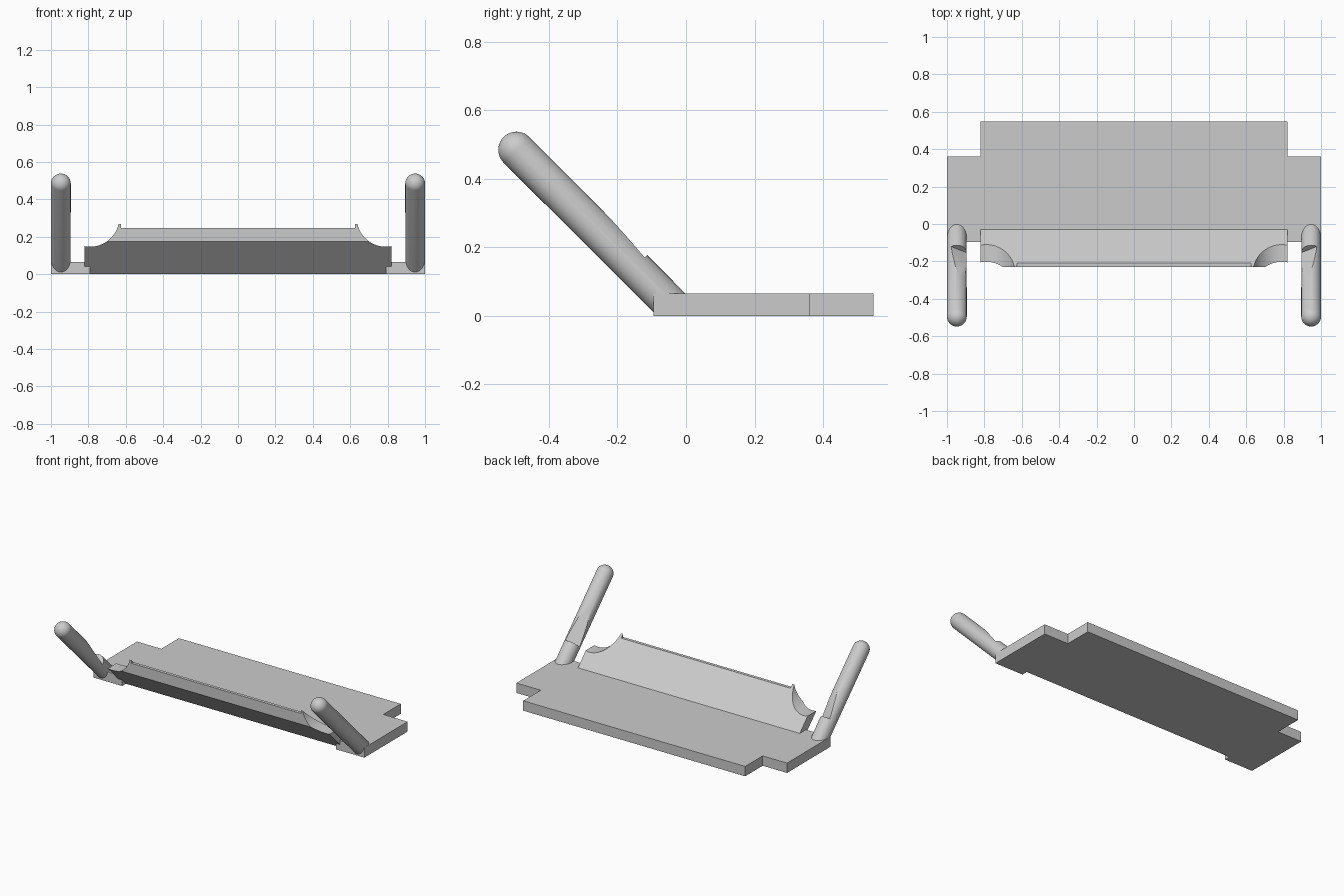
import bpy, bmesh, math
from mathutils import Matrix, Vector

cube = bpy.data.objects.get("Cube")
if cube:
    bpy.data.objects.remove(cube, do_unlink=True)

grey = bpy.data.materials.new("plain_grey")
grey.use_nodes = True
grey.diffuse_color = (0.6, 0.6, 0.6, 1)
grey.node_tree.nodes["Principled BSDF"].inputs["Base Color"].default_value = (0.6, 0.6, 0.6, 1)


def finish(name, bm):
    bmesh.ops.recalc_face_normals(bm, faces=bm.faces)
    mesh = bpy.data.meshes.new(name)
    bm.to_mesh(mesh)
    bm.free()
    mesh.materials.append(grey)
    obj = bpy.data.objects.new(name, mesh)
    bpy.context.collection.objects.link(obj)
    return obj


def prism(name, points, direction):
    """Extrude a flat outline along a direction."""
    bm = bmesh.new()
    face = bm.faces.new([bm.verts.new(p) for p in points])
    new = bmesh.ops.extrude_face_region(bm, geom=[face])["geom"]
    verts = [v for v in new if isinstance(v, bmesh.types.BMVert)]
    bmesh.ops.translate(bm, verts=verts, vec=direction)
    return finish(name, bm)


def select_only(obj):
    bpy.ops.object.select_all(action='DESELECT')
    obj.select_set(True)
    bpy.context.view_layer.objects.active = obj


def cut(obj, cutter):
    cutter.hide_render = True
    mod = obj.modifiers.new("cut", 'BOOLEAN')
    mod.operation = 'DIFFERENCE'
    mod.solver = 'EXACT'
    mod.object = cutter
    select_only(obj)
    bpy.ops.object.modifier_apply(modifier=mod.name)
    bpy.data.objects.remove(cutter, do_unlink=True)


def smooth(obj):
    select_only(obj)
    bpy.ops.object.shade_smooth_by_angle(angle=math.radians(30))


# Base plate with stepped back corners and a shallow front recess
half = [(0.79, -0.055), (0.79, -0.095), (1, -0.095), (1, 0.362), (0.82, 0.362), (0.82, 0.547)]
outline = half + [(-x, y) for x, y in reversed(half)]
prism("base_plate", [(x, y, 0) for x, y in outline], (0, 0, 0.066))

# Front flap leaning forward, cut off vertically at its tip
profile = [(-0.03, 0), (-0.055, 0), (-0.23, 0.175), (-0.23, 0.268), (-0.03, 0.066)]
flap = prism("front_flap", [(-0.82, y, z) for y, z in profile], (1.64, 0, 0))

# Trim the sharp tip between the corner spikes
trim = [(-0.625, -0.3, 0.247), (0.625, -0.3, 0.247), (0.625, -0.1, 0.247), (-0.625, -0.1, 0.247)]
cut(flap, prism("tip_cutter", trim, (0, 0, 0.1)))

# Round bites out of both upper corners
for side in (-1, 1):
    bm = bmesh.new()
    place = Matrix.Translation((side * 0.79, -0.15, 0.302)) @ Matrix.Rotation(math.pi / 2, 4, 'X')
    bmesh.ops.create_cone(bm, cap_ends=True, segments=64, radius1=0.155, radius2=0.155,
                          depth=0.5, matrix=place)
    cut(flap, finish("corner_cutter", bm))
smooth(flap)

# Slanted arms with round ends and a shallow scoop on the inner upper side
radius = 0.053
along = Vector((0, -1, 1)).normalized()
up = Vector((0, 1, 1)).normalized()
for side, name in ((1, "left_arm"), (-1, "right_arm")):
    bm = bmesh.new()
    bmesh.ops.create_uvsphere(bm, u_segments=40, v_segments=20, radius=radius)
    for v in bm.verts:
        if v.co.z < -0.001:
            v.co.z -= 0.68
    tip = Vector((side * 0.947, -0.495, 0.485))
    bmesh.ops.transform(bm, verts=bm.verts,
                        matrix=Matrix.Translation(tip) @ Matrix.Rotation(math.pi / 4, 4, 'X'))
    # Trim the foot level inside the plate
    geom = bm.verts[:] + bm.edges[:] + bm.faces[:]
    bmesh.ops.bisect_plane(bm, geom=geom, plane_co=(0, 0, 0.006), plane_no=(0, 0, 1),
                           clear_inner=True)
    bmesh.ops.holes_fill(bm, edges=[e for e in bm.edges if e.is_boundary])
    arm = finish(name, bm)

    # Wedge that shaves the scoop
    out = Vector((-side * 0.486, 0, 0)) + up * 0.874
    across = along.cross(out)
    root = tip - along * tip.dot(along)
    wedge = [(0.206, 0.022), (0.46, 0.054), (0.46, 0.15), (0.206, 0.15)]
    points = [root + along * s + out * d - across * 0.1 for s, d in wedge]
    cut(arm, prism("scoop_cutter", points, across * 0.2))
    smooth(arm)
